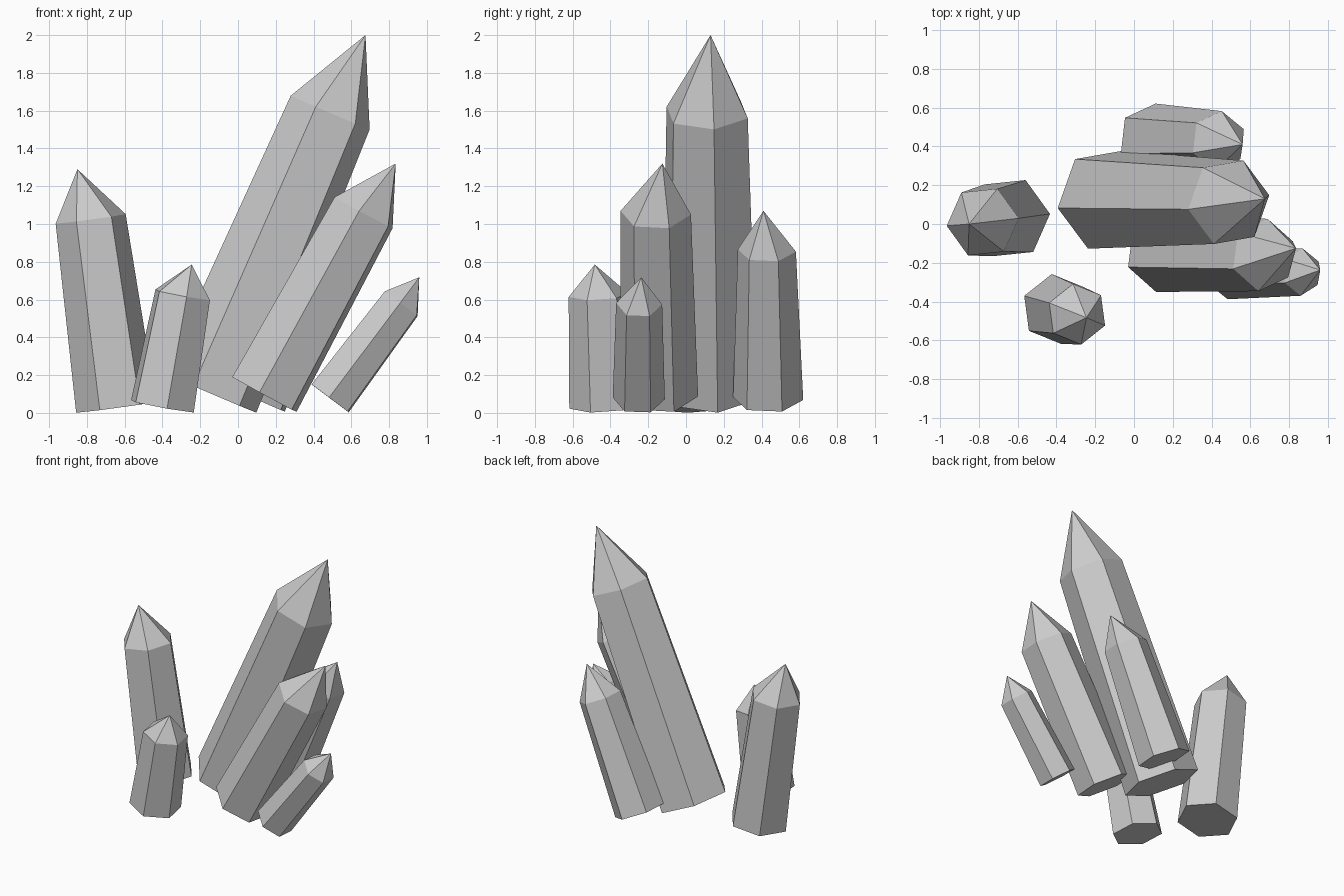
import bpy, bmesh, math
from mathutils import Vector

if "Cube" in bpy.data.objects:
    bpy.data.objects.remove(bpy.data.objects["Cube"])

# One grey stone colour
stone = bpy.data.materials.new("grey_stone")
stone.diffuse_color = (0.6, 0.6, 0.6, 1)
stone.use_nodes = True
stone.node_tree.nodes["Principled BSDF"].inputs["Base Color"].default_value = stone.diffuse_color


def crystal(name, base, base_r, shoulder, shoulder_r, tip, phase):
    """Tapered six-sided shaft, cut square to its axis, with a pointed top."""
    base, shoulder = Vector(base), Vector(shoulder)
    turn = Vector((0, 0, 1)).rotation_difference(shoulder - base)
    bm = bmesh.new()

    def ring(centre, radius):
        angles = [math.radians(phase + 60 * i) for i in range(6)]
        return [bm.verts.new(centre + turn @ Vector((radius * math.cos(a), radius * math.sin(a), 0)))
                for a in angles]

    low, high = ring(base, base_r), ring(shoulder, shoulder_r)
    point = bm.verts.new(tip)
    bm.faces.new(low[::-1])
    for i in range(6):
        j = (i + 1) % 6
        bm.faces.new((low[i], low[j], high[j], high[i]))
        bm.faces.new((high[i], high[j], point))
    bmesh.ops.recalc_face_normals(bm, faces=bm.faces)
    mesh = bpy.data.meshes.new(name)
    bm.to_mesh(mesh)
    bm.free()
    mesh.materials.append(stone)
    bpy.context.collection.objects.link(bpy.data.objects.new(name, mesh))


# Leaning cluster on the right
crystal("tallest_crystal", (-0.148, 0.125, 0.106), 0.27,
        (0.488, 0.112, 1.59), 0.23, (0.675, 0.13, 2.0), 9)
crystal("front_leaning_crystal", (0.14, -0.143, 0.098), 0.209,
        (0.665, -0.16, 1.06), 0.188, (0.835, -0.125, 1.32), 22)
crystal("back_leaning_crystal", (0.09, 0.435, 0.076), 0.187,
        (0.435, 0.428, 0.86), 0.155, (0.56, 0.41, 1.07), 23)
crystal("small_leaning_crystal", (0.488, -0.25, 0.077), 0.138,
        (0.864, -0.248, 0.578), 0.122, (0.96, -0.237, 0.718), 27)

# Upright pair on the left
crystal("left_tall_crystal", (-0.645, 0.03, 0.03), 0.215,
        (-0.78, 0.01, 1.027), 0.188, (-0.85, 0.0, 1.29), 6)
crystal("left_short_crystal", (-0.40, -0.438, 0.035), 0.182,
        (-0.293, -0.465, 0.625), 0.158, (-0.245, -0.483, 0.785), 38)
